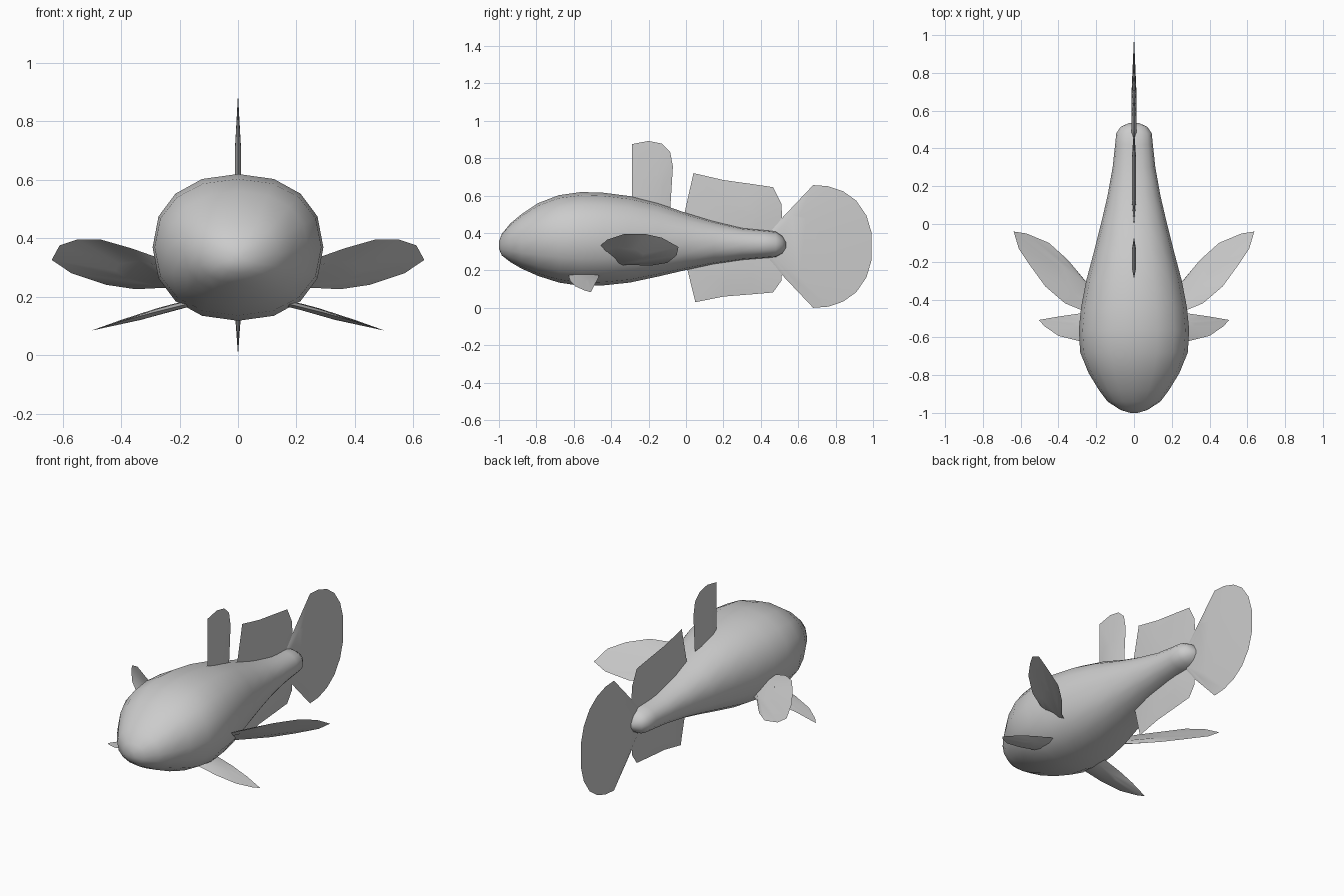
import bpy, bmesh, math
from mathutils import Vector

if "Cube" in bpy.data.objects:
    bpy.data.objects.remove(bpy.data.objects["Cube"])


def finish(bm, name, angle):
    bmesh.ops.recalc_face_normals(bm, faces=bm.faces)
    me = bpy.data.meshes.new(name)
    bm.to_mesh(me)
    bm.free()
    ob = bpy.data.objects.new(name, me)
    bpy.context.collection.objects.link(ob)
    bpy.ops.object.select_all(action='DESELECT')
    ob.select_set(True)
    bpy.context.view_layer.objects.active = ob
    bpy.ops.object.shade_smooth_by_angle(angle=math.radians(angle))
    return ob


def fin(name, pts, thick=0.01, mirror=False):
    """Thin lens: sharp outline, thicker towards the root (first and last point)."""
    pts = [Vector(p) for p in pts]
    root = (pts[0] + pts[-1]) / 2
    normal = Vector()
    for a, b in zip(pts, pts[1:] + pts[:1]):
        normal += (a - root).cross(b - root)
    normal.normalize()
    bm = bmesh.new()
    edge = [bm.verts.new(p) for p in pts]
    n = len(pts)
    for s in (1, -1):
        inner = [bm.verts.new(root + (p - root) * 0.5 + normal * thick * s) for p in pts]
        for i in range(n):
            j = (i + 1) % n
            bm.faces.new((edge[i], edge[j], inner[j], inner[i]))
        bm.faces.new(inner)
    ob = finish(bm, name, 40)
    if mirror:
        m = ob.modifiers.new("Mirror", 'MIRROR')
        m.use_mirror_merge = False
    return ob


def flat(pts):
    return [(0, y, z) for y, z in pts]


# Body: sections of y, half width, bottom z, top z
sections = [
    (-1.0, 0.02, 0.32, 0.36), (-0.985, 0.07, 0.285, 0.40), (-0.94, 0.14, 0.25, 0.455),
    (-0.88, 0.185, 0.215, 0.505), (-0.79, 0.24, 0.175, 0.565), (-0.68, 0.285, 0.14, 0.607),
    (-0.56, 0.292, 0.122, 0.624), (-0.44, 0.28, 0.125, 0.62), (-0.30, 0.253, 0.14, 0.602),
    (-0.15, 0.213, 0.172, 0.565), (0.0, 0.175, 0.207, 0.512), (0.15, 0.14, 0.238, 0.468),
    (0.30, 0.113, 0.26, 0.432), (0.42, 0.10, 0.27, 0.42), (0.48, 0.094, 0.275, 0.413),
    (0.515, 0.07, 0.295, 0.39), (0.535, 0.025, 0.325, 0.355)]
SIDES = 16


def soft(v):
    return math.copysign(abs(v) ** 0.9, v) if abs(v) > 1e-6 else 0


bm = bmesh.new()
rings = []
for y, w, lo, hi in sections:
    ring = []
    for i in range(SIDES):
        a = 2 * math.pi * i / SIDES
        ring.append(bm.verts.new((w * soft(math.cos(a)), y,
                                  (lo + hi) / 2 + (hi - lo) / 2 * soft(math.sin(a)))))
    rings.append(ring)
for r, q in zip(rings, rings[1:]):
    for i in range(SIDES):
        j = (i + 1) % SIDES
        bm.faces.new((r[i], r[j], q[j], q[i]))
bm.faces.new(rings[0])
bm.faces.new(rings[-1])
finish(bm, "body", 80)

# Upright fins on the centre line
fin("front_dorsal_fin", flat([(-0.29, 0.56), (-0.29, 0.88), (-0.2, 0.897), (-0.13, 0.883),
                              (-0.085, 0.84), (-0.07, 0.76), (-0.085, 0.52)]))
fin("rear_dorsal_fin", flat([(-0.015, 0.48), (0.04, 0.725), (0.2, 0.688), (0.35, 0.667),
                             (0.465, 0.65), (0.51, 0.56), (0.515, 0.47), (0.46, 0.38)]))
fin("anal_fin", flat([(0.0, 0.24), (0.05, 0.035), (0.2, 0.065), (0.35, 0.077),
                      (0.465, 0.087), (0.51, 0.15), (0.515, 0.22), (0.46, 0.31)]))

# Tail fan, symmetric about its middle height
upper = [(0.45, 0.085), (0.68, 0.328), (0.76, 0.322), (0.84, 0.295), (0.91, 0.245),
         (0.965, 0.165), (0.993, 0.07)]
fin("tail_fin", flat([(y, 0.333 + d) for y, d in upper] +
                     [(y, 0.333 - d) for y, d in reversed(upper)] ), 0.012)

# Paired side fins
fin("pectoral_fins", [(0.2, -0.46, 0.31), (0.28, -0.455, 0.34), (0.365, -0.42, 0.37),
                      (0.47, -0.33, 0.40), (0.55, -0.22, 0.40), (0.61, -0.13, 0.38),
                      (0.637, -0.04, 0.33), (0.57, -0.05, 0.285), (0.45, -0.10, 0.245),
                      (0.35, -0.19, 0.23), (0.25, -0.31, 0.235), (0.18, -0.36, 0.23)],
    0.01, True)
fin("pelvic_fins", [(0.15, -0.63, 0.185), (0.29, -0.62, 0.15), (0.40, -0.592, 0.12),
                    (0.476, -0.54, 0.097), (0.503, -0.508, 0.088), (0.40, -0.49, 0.125),
                    (0.296, -0.475, 0.153), (0.15, -0.46, 0.185)], 0.01, True)

# Shift so the lowest tail point rests on the ground
lowest = min((v.co.z for o in bpy.data.objects for v in o.data.vertices))
for o in bpy.data.objects:
    o.location.z -= lowest
